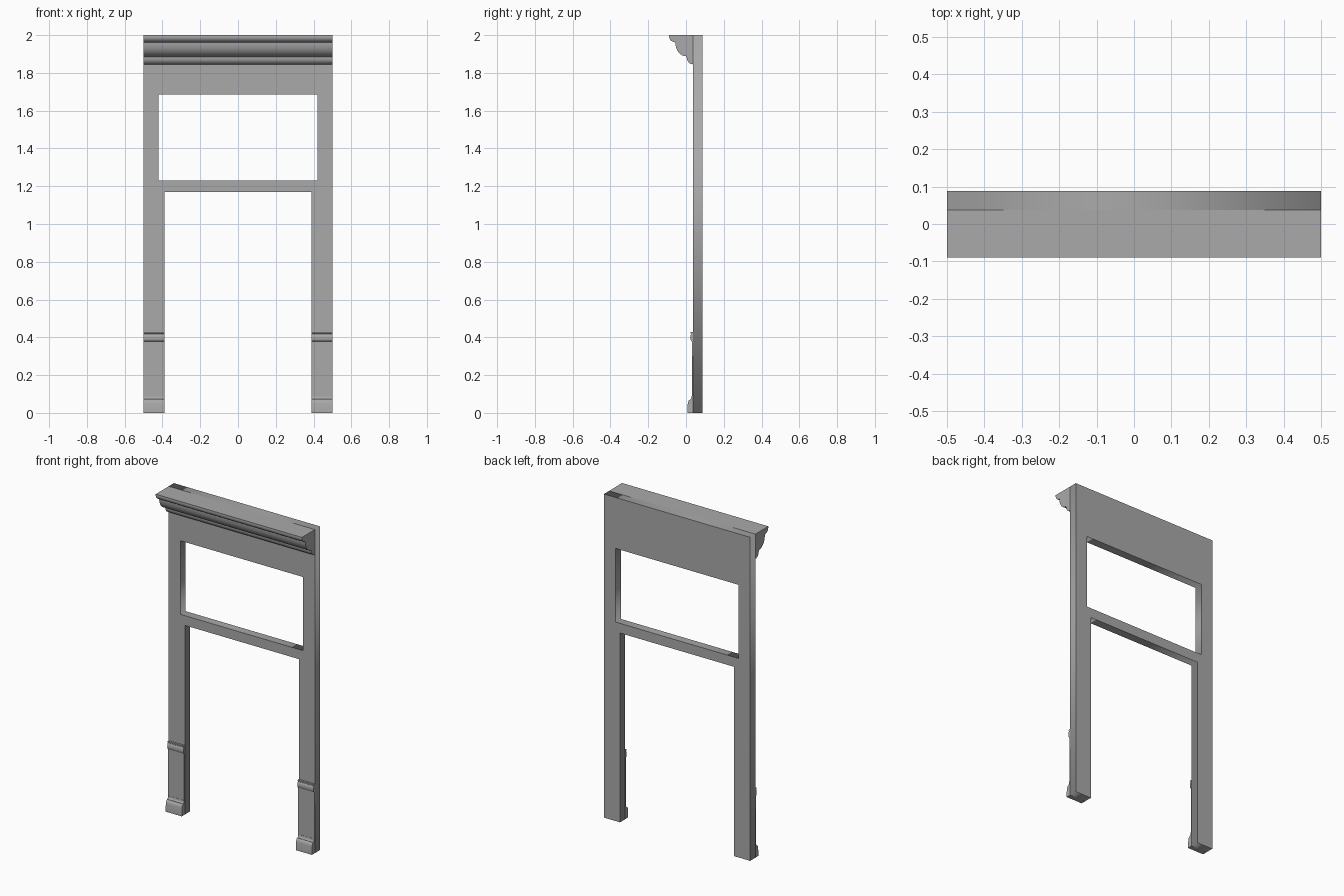
import bpy
import math

cube = bpy.data.objects.get("Cube")
if cube:
    bpy.data.objects.remove(cube, do_unlink=True)

grey = bpy.data.materials.new("plain_grey")
grey.use_nodes = True
GREY = (0.4, 0.4, 0.4, 1)
grey.diffuse_color = GREY
grey.node_tree.nodes["Principled BSDF"].inputs["Base Color"].default_value = GREY

BACK, FACE = 0.088, 0.037


def extruded(name, loops, depth, location, rotation, smooth=False):
    """Fill closed 2D loops (inner ones become holes) and extrude both ways."""
    curve = bpy.data.curves.new(name, "CURVE")
    curve.dimensions = "2D"
    curve.fill_mode = "BOTH"
    curve.extrude = depth / 2
    for loop in loops:
        spline = curve.splines.new("POLY")
        spline.points.add(len(loop) - 1)
        for point, (u, v) in zip(spline.points, loop):
            point.co = (u, v, 0, 1)
        spline.use_cyclic_u = True
    obj = bpy.data.objects.new(name, curve)
    bpy.context.collection.objects.link(obj)
    obj.location, obj.rotation_euler = location, rotation
    bpy.ops.object.select_all(action="DESELECT")
    obj.select_set(True)
    bpy.context.view_layer.objects.active = obj
    bpy.ops.object.convert(target="MESH")
    obj = bpy.context.object
    obj.data.materials.clear()
    obj.data.materials.append(grey)
    # Weld the caps to the sides
    bpy.ops.object.mode_set(mode="EDIT")
    bpy.ops.mesh.select_all(action="SELECT")
    bpy.ops.mesh.remove_doubles(threshold=0.0001)
    bpy.ops.mesh.normals_make_consistent(inside=False)
    bpy.ops.object.mode_set(mode="OBJECT")
    if smooth:
        bpy.ops.object.shade_smooth_by_angle(angle=math.radians(32))
    return obj


def moulding(name, profile, x0, x1):
    """Run a (y, z) profile along x."""
    return extruded(name, [profile], x1 - x0, ((x0 + x1) / 2, 0, 0),
                    (math.pi / 2, 0, math.pi / 2), True)


def arc(cy, cz, ry, rz, start, end, steps=8):
    angles = [math.radians(start + (end - start) * i / steps) for i in range(steps + 1)]
    return [(cy + ry * math.cos(a), cz + rz * math.sin(a)) for a in angles]


# Flat surround: two legs, crossbar and header with a window opening
outline = [(-0.5, 0), (-0.39, 0), (-0.39, 1.17), (0.39, 1.17),
           (0.39, 0), (0.5, 0), (0.5, 2), (-0.5, 2)]
window = [(-0.42, 1.23), (0.42, 1.23), (0.42, 1.685), (-0.42, 1.685)]
extruded("surround_frame", [outline, window], BACK - FACE,
         (0, (BACK + FACE) / 2, 0), (math.pi / 2, 0, 0))

# Crown moulding: lip, cove, bead and lower cove
crown = [(FACE, 2), (-0.09, 2), (-0.09, 1.99)]
crown += arc(-0.062, 1.99, 0.026, 0.026, 180, 270)
crown += [(-0.058, 1.96)]
crown += arc(0.0, 1.96, 0.056, 0.072, 180, 270)
crown += [(0.003, 1.88)]
crown += arc(0.032, 1.88, 0.027, 0.033, 180, 270)
crown += [(FACE, 1.845)]
moulding("crown_moulding", crown, -0.5, 0.5)

# Plinth on each leg: flared foot, flat panel and rounded cap
plinth = [(FACE, 0), (0.008, 0), (0.008, 0.035)]
plinth += arc(0.022, 0.04, 0.013, 0.03, 180, 90)
plinth += arc(0.022, 0.09, 0.008, 0.018, -90, 0)
plinth += [(0.031, 0.09), (0.031, 0.375)]
plinth += arc(0.031, 0.398, 0.008, 0.02, 270, 90)
plinth += [(0.025, 0.42), (0.025, 0.428), (FACE, 0.428)]
for side, x0 in (("right", -0.5), ("left", 0.39)):
    moulding(side + "_plinth", plinth, x0, x0 + 0.11)
